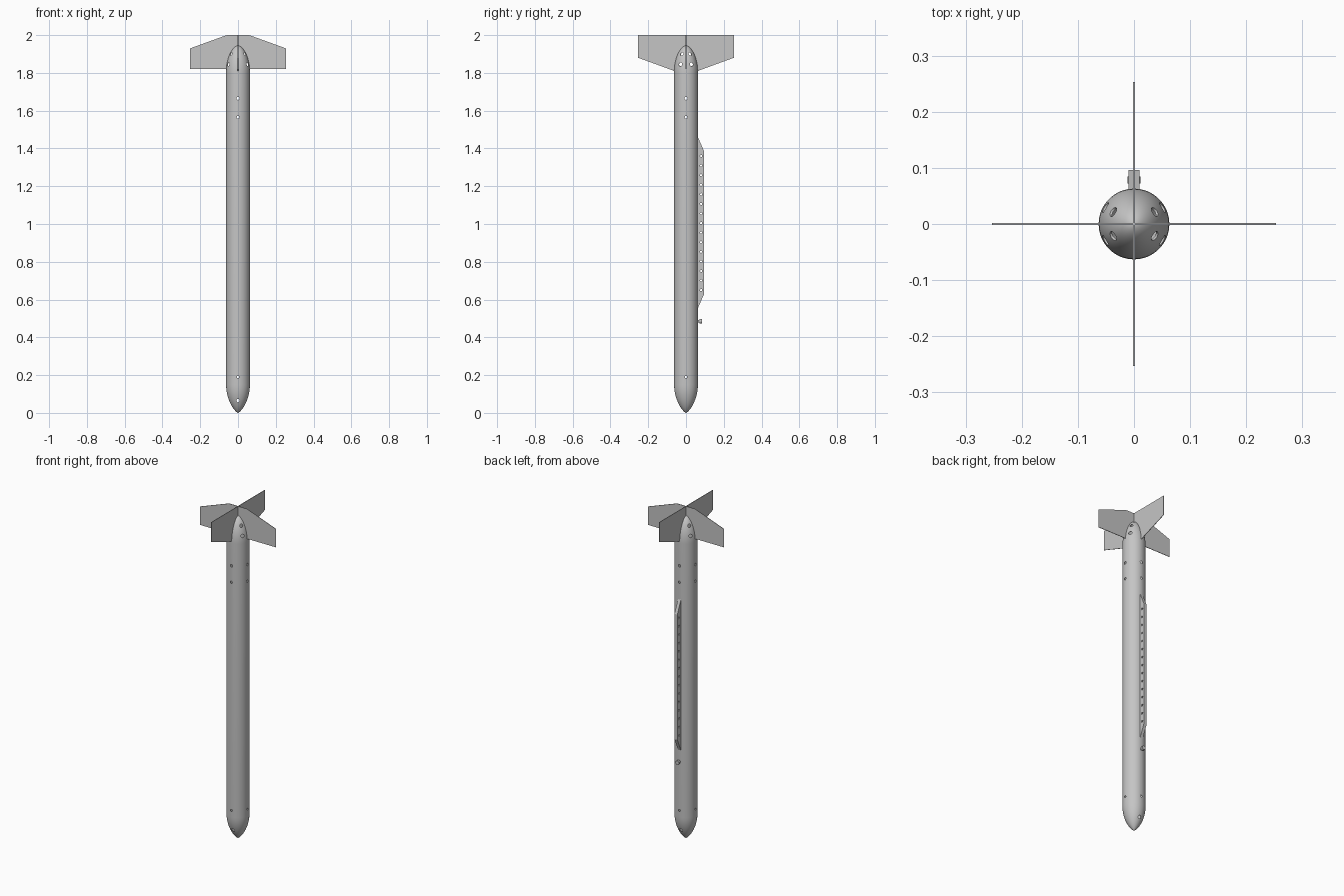
import bpy, bmesh
from math import pi, cos, sin
from mathutils import Matrix, Vector

cube = bpy.data.objects.get("Cube")
if cube:
    bpy.data.objects.remove(cube, do_unlink=True)

grey = bpy.data.materials.new("plain grey")
grey.use_nodes = True
grey.diffuse_color = (0.56, 0.56, 0.56, 1)
grey.node_tree.nodes["Principled BSDF"].inputs["Base Color"].default_value = grey.diffuse_color

R = 0.063                      # body radius
WALL = 0.003
NOSE, SHOULDER, TOP = 0.15, 1.8, 1.945


def finish(bm, name):
    bmesh.ops.recalc_face_normals(bm, faces=bm.faces)
    mesh = bpy.data.meshes.new(name)
    bm.to_mesh(mesh)
    bm.free()
    mesh.materials.append(grey)
    ob = bpy.data.objects.new(name, mesh)
    bpy.context.collection.objects.link(ob)
    return ob


def activate(ob):
    bpy.ops.object.select_all(action='DESELECT')
    ob.select_set(True)
    bpy.context.view_layer.objects.active = ob


def add_rod(bm, start, end, radius, sides=20):
    """Cylinder between two points."""
    a, b = Vector(start), Vector(end)
    turn = (b - a).to_track_quat('Z', 'Y').to_matrix().to_4x4()
    bmesh.ops.create_cone(bm, cap_ends=True, segments=sides, radius1=radius, radius2=radius,
                          depth=(b - a).length, matrix=Matrix.Translation((a + b) / 2) @ turn)


def add_plate(bm, profile, thick, angle):
    """Extruded outline of (distance from axis, height), turned about z."""
    verts = [bm.verts.new((d, -thick / 2, z)) for d, z in profile]
    ext = bmesh.ops.extrude_face_region(bm, geom=[bm.faces.new(verts)])
    moved = [v for v in ext["geom"] if isinstance(v, bmesh.types.BMVert)]
    bmesh.ops.translate(bm, verts=moved, vec=(0, thick, 0))
    bmesh.ops.rotate(bm, verts=verts + moved, cent=(0, 0, 0), matrix=Matrix.Rotation(angle, 3, 'Z'))


def cut(ob, bm):
    cutter = finish(bm, "hole_cutter")
    cutter.hide_render = True
    activate(ob)
    mod = ob.modifiers.new("holes", 'BOOLEAN')
    mod.operation, mod.solver, mod.object = 'DIFFERENCE', 'EXACT', cutter
    bpy.ops.object.modifier_apply(modifier=mod.name)
    bpy.data.objects.remove(cutter, do_unlink=True)


def dome_radius(z):
    t = max(0, (z - SHOULDER) / (TOP - SHOULDER))
    return R * max(0, 1 - t * t) ** 0.58


def nose_radius(z):
    return R * max(0, 1 - (1 - z / NOSE) ** 2) ** 0.75


# Hollow body, lathed from a nose, tube and dome profile
STEPS = 16
ease = [sin(pi / 2 * i / STEPS) for i in range(STEPS + 1)]
outer = [(nose_radius(z), z) for z in (NOSE * (1 - cos(pi / 2 * i / STEPS)) for i in range(STEPS + 1))]
outer += [(dome_radius(z), z) for z in (SHOULDER + (TOP - SHOULDER) * e for e in ease)]


def lathe(bm, profile, sides=64):
    pts = [bm.verts.new((r, 0, z)) for r, z in profile]
    edges = [bm.edges.new(pair) for pair in zip(pts, pts[1:])]
    bmesh.ops.spin(bm, geom=pts + edges, cent=(0, 0, 0), axis=(0, 0, 1),
                   angle=2 * pi, steps=sides, use_merge=True)
    bmesh.ops.remove_doubles(bm, verts=bm.verts, dist=0.00005)


bm = bmesh.new()
lathe(bm, outer)
body = finish(bm, "body")

# Inner cavity
bm = bmesh.new()
shrink = 1 - WALL / R
lathe(bm, [(r * shrink, 1 + (z - 1) * 0.995) for r, z in outer])
cut(body, bm)

# Radial holes: four round the tube at each level, four pairs in the dome, two in the nose
bm = bmesh.new()


def radial_hole(angle, z, radius, inner):
    d = Vector((cos(angle), sin(angle), 0))
    up = Vector((0, 0, z))
    add_rod(bm, d * inner + up, d * 0.08 + up, radius)


for k in range(4):
    for z, r in ((1.665, 0.008), (1.565, 0.007), (0.19, 0.006)):
        radial_hole(k * pi / 2, z, r, 0.045)
for side in (0, pi):
    for tilt in (-pi / 6, pi / 6):
        radial_hole(side + tilt, 1.845, 0.01, 0.04)
        radial_hole(side + tilt, 1.9, 0.009, 0.025)
    radial_hole(side + pi / 2, 0.065, 0.009, 0.025)
cut(body, bm)
activate(body)
bpy.ops.object.shade_smooth_by_angle(angle=pi / 6)

# Tail fins: inner edge hugs the dome, the two pairs are flipped against each other
SPAN, THICK = 0.253, 0.003


def hug(base):
    heights = [base + (TOP - base) * e for e in ease]
    return [(max(0, dome_radius(z) - 0.001), z) for z in heights]


side_fin = hug(1.82) + [(0, 2), (0.06, 2), (SPAN, 1.93), (SPAN, 1.82)]
cross_fin = hug(1.81) + [(0, 2), (SPAN, 2), (SPAN, 1.88)]
for name, profile, angle in (("left_fin", side_fin, 0), ("back_fin", cross_fin, pi / 2),
                             ("right_fin", side_fin, pi), ("front_fin", cross_fin, 3 * pi / 2)):
    bm = bmesh.new()
    add_plate(bm, profile, THICK, angle)
    finish(bm, name)

# Perforated rail along the back
bm = bmesh.new()
add_plate(bm, [(0.061, 0.55), (0.096, 0.63), (0.096, 1.385), (0.061, 1.465)], 0.019, pi / 2)
rail = finish(bm, "back_rail")
bm = bmesh.new()
for i in range(15):
    z = 0.65 + i * 0.0507
    add_rod(bm, (-0.02, 0.08, z), (0.02, 0.08, z), 0.006, 12)
cut(rail, bm)

# Round button below the rail
bm = bmesh.new()
add_rod(bm, (0, 0.061, 0.485), (0, 0.073, 0.485), 0.007)
add_rod(bm, (0, 0.072, 0.485), (0, 0.085, 0.485), 0.012)
button = finish(bm, "rail_button")
activate(button)
bpy.ops.object.shade_smooth_by_angle(angle=pi / 6)
